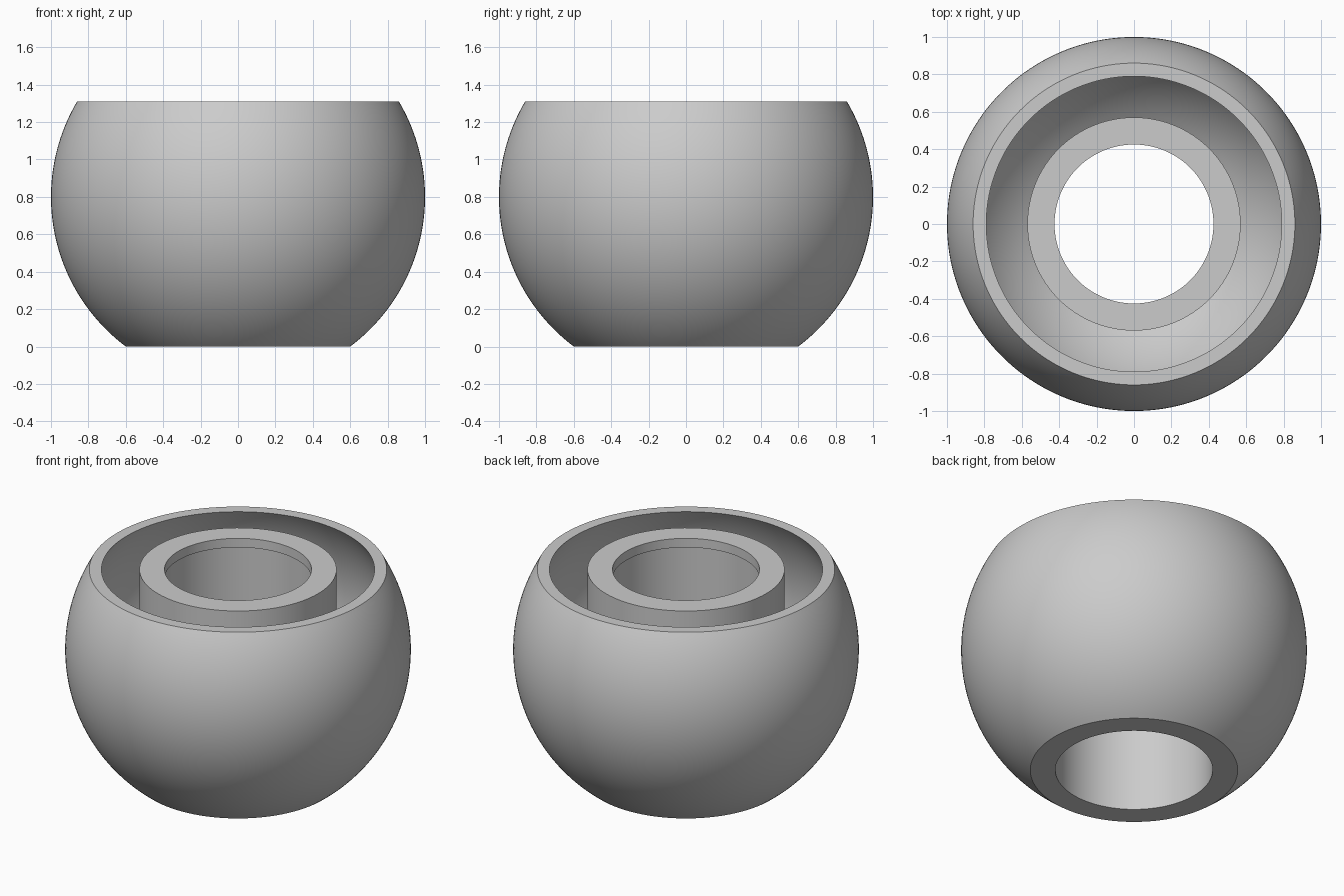
import bpy
import bmesh
import math

cube = bpy.data.objects.get("Cube")
if cube:
    bpy.data.objects.remove(cube, do_unlink=True)

CENTRE_Z = 0.8
TOP = 1.31
OUTER, INNER = 1.0, 0.94        # sphere radii of the bowl wall
TUBE, BORE, LIP = 0.57, 0.455, 0.425
LIP_Z = 1.252
SEGMENTS = 160


def arc(radius, start, end, steps):
    """Points (r, z) on a sphere section between two elevation angles."""
    points = []
    for i in range(steps + 1):
        a = start + (end - start) * i / steps
        points.append((radius * math.cos(a), CENTRE_Z + radius * math.sin(a)))
    return points


def revolve(name, profile, material):
    """Spin a closed profile around z."""
    bm = bmesh.new()
    verts = [bm.verts.new((r, 0, z)) for r, z in profile]
    edges = [bm.edges.new((v, verts[i - 1])) for i, v in enumerate(verts)]
    bmesh.ops.spin(bm, geom=verts + edges, cent=(0, 0, 0), axis=(0, 0, 1),
                   angle=math.tau, steps=SEGMENTS, use_merge=True)
    bmesh.ops.remove_doubles(bm, verts=bm.verts, dist=0.0001)
    bmesh.ops.recalc_face_normals(bm, faces=bm.faces)
    mesh = bpy.data.meshes.new(name)
    bm.to_mesh(mesh)
    bm.free()
    mesh.materials.append(material)
    obj = bpy.data.objects.new(name, mesh)
    bpy.context.collection.objects.link(obj)
    bpy.ops.object.select_all(action="DESELECT")
    obj.select_set(True)
    bpy.context.view_layer.objects.active = obj
    bpy.ops.object.shade_smooth_by_angle(angle=math.radians(20))
    return obj


# Plain grey
grey = bpy.data.materials.new("light grey")
grey.use_nodes = True
colour = (0.6, 0.6, 0.6, 1)
grey.diffuse_color = colour
grey.node_tree.nodes["Principled BSDF"].inputs["Base Color"].default_value = colour

# Outer wall, from the flat base up to the rim
rise = TOP - CENTRE_Z
profile = arc(OUTER, math.asin(-CENTRE_Z / OUTER), math.asin(rise / OUTER), 48)
# Inner wall, from the rim down to the foot of the tube
profile += arc(INNER, math.asin(rise / INNER), -math.acos(TUBE / INNER), 48)
# Central tube with a narrower lip at the top of its bore
profile += [(TUBE, TOP), (LIP, TOP), (LIP, LIP_Z), (BORE, LIP_Z), (BORE, 0)]

revolve("bowl_with_central_tube", profile, grey)
